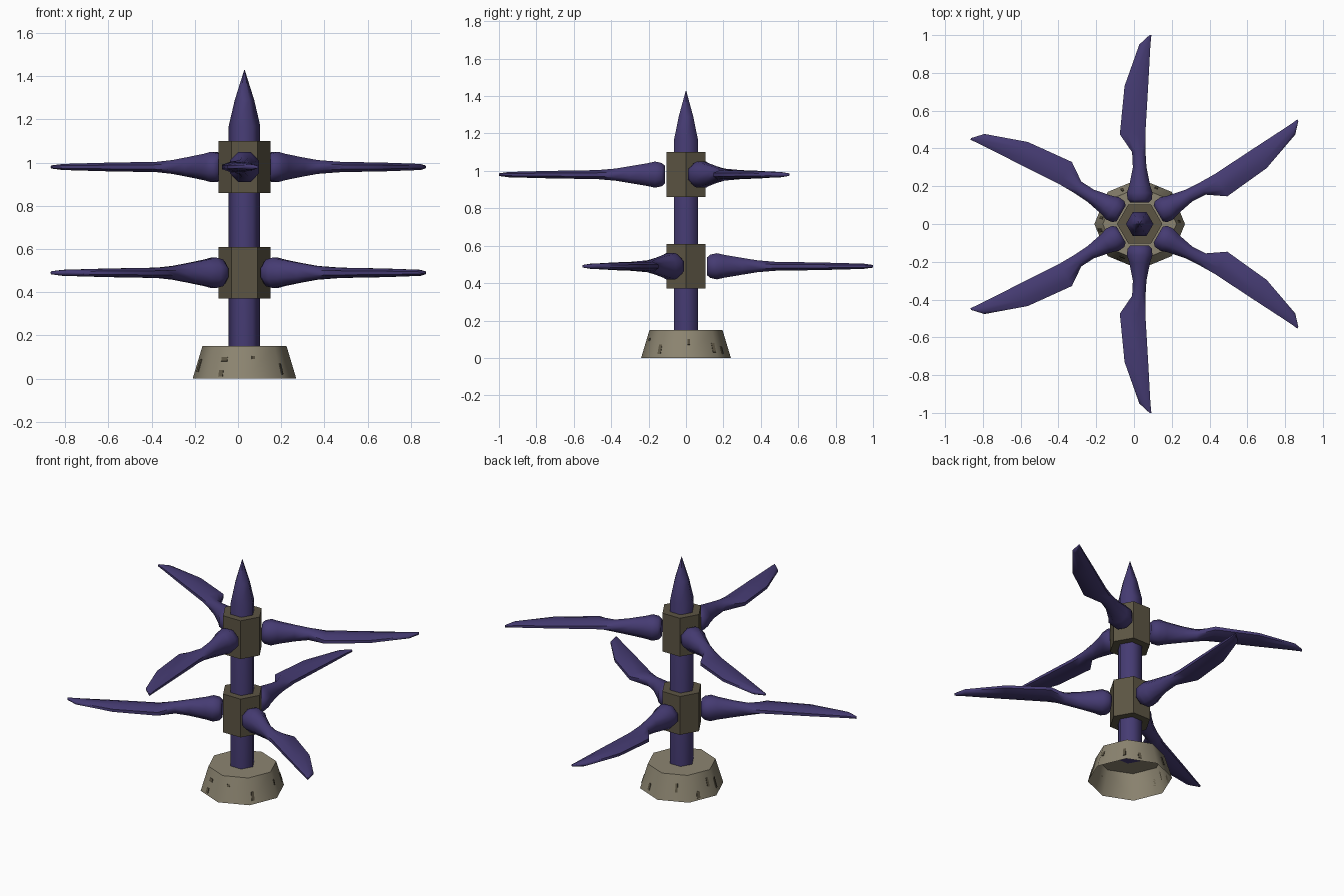
import bpy, bmesh, math
from mathutils import Matrix, Vector

if "Cube" in bpy.data.objects:
    bpy.data.objects.remove(bpy.data.objects["Cube"])

CX = 0.03  # the central axis sits slightly off centre


def mat(name, col):
    m = bpy.data.materials.new(name)
    m.diffuse_color = (*col, 1)
    m.use_nodes = True
    m.node_tree.nodes["Principled BSDF"].inputs["Base Color"].default_value = m.diffuse_color
    return m


PURPLE = mat("dark purple", (0.060, 0.044, 0.170))
STONE = mat("pale stone", (0.265, 0.235, 0.165))
BROWN = mat("dark brown", (0.107, 0.090, 0.057))


def finish(name, bm, material, angle):
    bmesh.ops.recalc_face_normals(bm, faces=bm.faces)
    me = bpy.data.meshes.new(name)
    bm.to_mesh(me)
    bm.free()
    me.materials.append(material)
    me.polygons.foreach_set("use_smooth", [True] * len(me.polygons))
    me.set_sharp_from_angle(angle=math.radians(angle))
    ob = bpy.data.objects.new(name, me)
    bpy.context.collection.objects.link(ob)
    return ob


def skin(bm, rings, cap_start=True, cap_end=True):
    """Bridge a list of equally sized point rings."""
    vs = [[bm.verts.new(p) for p in r] for r in rings]
    n = len(vs[0])
    for a, b in zip(vs, vs[1:]):
        for i in range(n):
            j = (i + 1) % n
            bm.faces.new((a[i], a[j], b[j], b[i]))
    if cap_start:
        bm.faces.new(vs[0][::-1])
    if cap_end:
        bm.faces.new(vs[-1])


def ring(n, r, z):
    return [(CX + r * math.cos(math.tau * i / n), r * math.sin(math.tau * i / n), z)
            for i in range(n)]


def lathe(name, n, profile, material, angle=65, **caps):
    bm = bmesh.new()
    skin(bm, [ring(n, r, z) for r, z in profile], **caps)
    return finish(name, bm, material, angle)


# Hollow eight-sided foot, open underneath
lathe("base", 8, [(0.24, 0), (0.195, 0.15)], STONE, cap_start=False)

# Six-sided shaft with pointed spike
lathe("shaft", 6, [(0.073, 0.147), (0.073, 1.17), (0.045, 1.29), (0.001, 1.43)], PURPLE)

# Six-sided collars
for label, z in (("lower", 0.37), ("upper", 0.86)):
    lathe(label + "_collar", 6, [(0.12, z), (0.12, z + 0.24)], BROWN, 50)

# Blade stations: distance, narrow edge, wide edge, half thickness
STATIONS = [
    (0.113, -0.048, 0.048, 0.048), (0.130, -0.064, 0.064, 0.062),
    (0.165, -0.068, 0.068, 0.070), (0.205, -0.055, 0.055, 0.061),
    (0.300, -0.036, 0.036, 0.045), (0.380, -0.031, 0.040, 0.032),
    (0.475, -0.030, 0.105, 0.024), (0.730, -0.045, 0.080, 0.020),
    (0.950, -0.057, 0.002, 0.014), (1.000, -0.062, -0.052, 0.007)]


def blade(name, heading, z, side):
    bm = bmesh.new()
    rings = []
    k = 1 / math.cos(math.pi / 8)
    for r, lo, hi, h in STATIONS:
        mid, half = (lo + hi) / 2, (hi - lo) / 2
        rings.append([(r, side * (mid + half * k * math.cos(t)), h * k * math.sin(t))
                      for t in (math.tau * (i + 0.5) / 8 for i in range(8))])
    skin(bm, rings)
    bm.transform(Matrix.Translation((CX, 0, z)) @ Matrix.Rotation(math.radians(heading), 4, 'Z'))
    finish(name, bm, PURPLE, 50)


# Three blades per collar; the lower set mirrors the upper one
for i in range(3):
    blade(f"upper_blade_{i + 1}", -90 + 120 * i, 0.98, -1)
    blade(f"lower_blade_{i + 1}", 90 + 120 * i, 0.49, 1)

# Thin dark chips on the foot: wall, start and end along wall, low and high z
CHIPS = [(5, .28, .40, .01, .04), (5, .30, .48, .08, .10), (6, .22, .32, .09, .105),
         (7, .08, .18, .02, .07), (0, .05, .13, .07, .10), (0, .88, .98, .03, .08),
         (1, .40, .50, .02, .06), (2, .55, .63, .05, .10), (3, .30, .42, .01, .05),
         (3, .75, .83, .06, .11), (4, .15, .27, .03, .09)]
bm = bmesh.new()
for wall, t0, t1, z0, z1 in CHIPS:
    mid = math.tau * (wall + 0.5) / 8
    out = Vector((math.cos(mid), math.sin(mid), 0.3)) * 0.003

    def on_wall(t, z):
        loop = [Vector(p) for p in ring(8, 0.24 - 0.3 * z, z)]
        return loop[wall].lerp(loop[(wall + 1) % 8], t)
    quad = [on_wall(t0, z0), on_wall(t1, z0), on_wall(t1, z1), on_wall(t0, z1)]
    skin(bm, [quad, [p + out for p in quad]])
finish("base_chips", bm, BROWN, 30)
